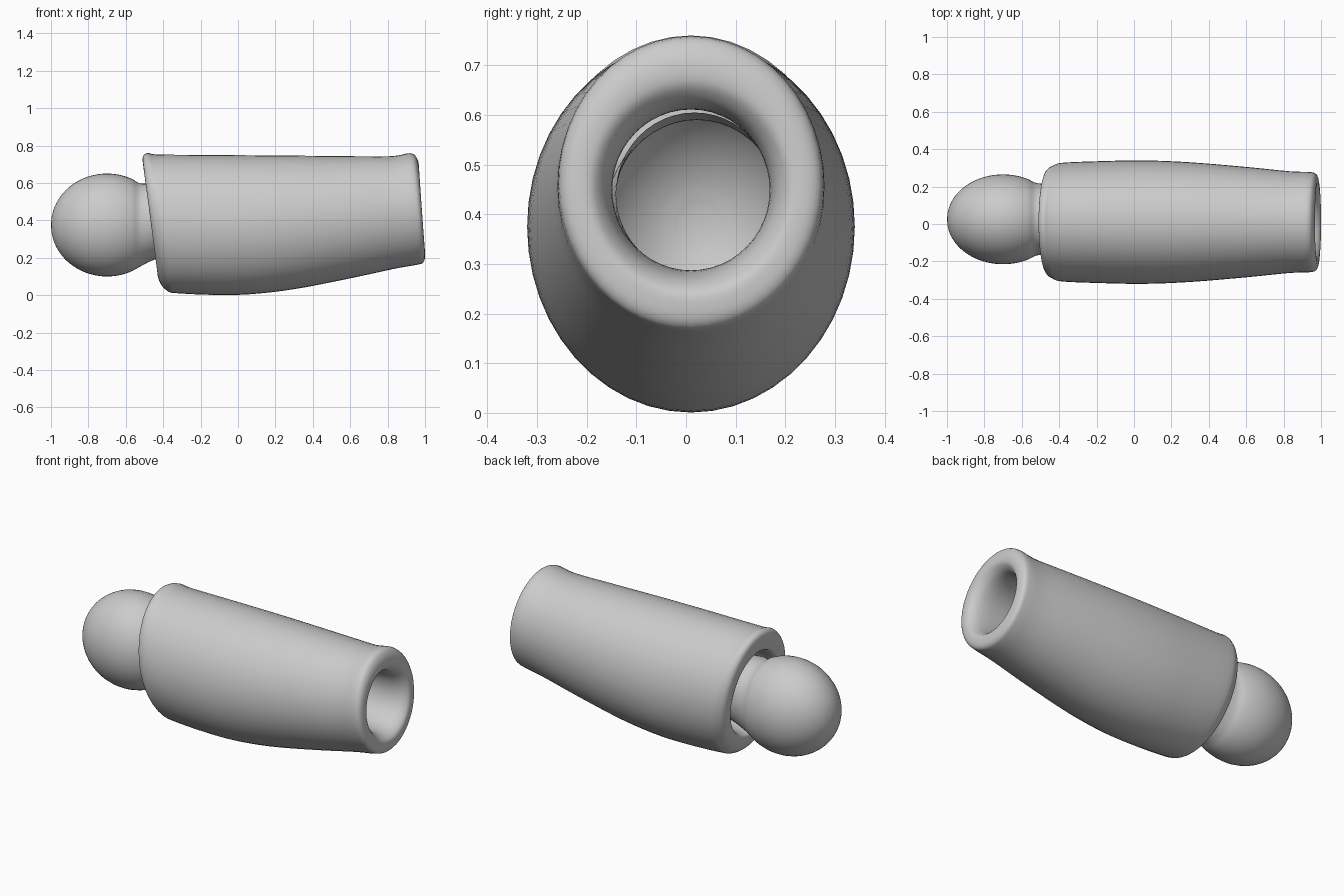
import bpy, bmesh
from math import sin, cos, pi, sqrt

cube = bpy.data.objects.get("Cube")
if cube:
    bpy.data.objects.remove(cube, do_unlink=True)

GREY = (0.6, 0.6, 0.6, 1)
grey = bpy.data.materials.new("plain grey")
grey.use_nodes = True
grey.diffuse_color = GREY
grey.node_tree.nodes["Principled BSDF"].inputs["Base Color"].default_value = GREY
SEGMENTS = 48


def smooth_rings(rings, closed, steps=4):
    """Blend the key rings with a Catmull-Rom curve."""
    n = len(rings)
    pick = (lambda i: rings[i % n]) if closed else (lambda i: rings[min(max(i, 0), n - 1)])
    out = []
    for i in range(n if closed else n - 1):
        for s in range(steps):
            t = s / steps
            out.append([b + 0.5 * t * (c - a + t * (2 * a - 5 * b + 4 * c - d + t * (3 * (b - c) + d - a)))
                        for a, b, c, d in zip(pick(i - 1), pick(i), pick(i + 1), pick(i + 2))])
    if not closed:
        out.append(rings[-1])
    return out


def loft(name, rings, closed=False, pole=None):
    """Skin oval rings given as top x, top z, bottom x, bottom z, half width, centre y."""
    bm = bmesh.new()
    loops = []
    for xt, zt, xb, zb, ry, yc in rings:
        loop = []
        for k in range(SEGMENTS):
            a = 2 * pi * k / SEGMENTS
            loop.append(bm.verts.new(((xt + xb) / 2 + cos(a) * (xt - xb) / 2,
                                      yc + sin(a) * ry,
                                      (zt + zb) / 2 + cos(a) * (zt - zb) / 2)))
        loops.append(loop)
    pairs = list(zip(loops, loops[1:]))
    if closed:
        pairs.append((loops[-1], loops[0]))
    for p, q in pairs:
        for k in range(SEGMENTS):
            j = (k + 1) % SEGMENTS
            bm.faces.new((p[k], p[j], q[j], q[k]))
    if pole:
        tip = bm.verts.new(pole)
        for k in range(SEGMENTS):
            bm.faces.new((tip, loops[0][(k + 1) % SEGMENTS], loops[0][k]))
    bmesh.ops.recalc_face_normals(bm, faces=bm.faces)
    mesh = bpy.data.meshes.new(name)
    bm.to_mesh(mesh)
    bm.free()
    mesh.materials.append(grey)
    mesh.shade_smooth()
    obj = bpy.data.objects.new(name, mesh)
    bpy.context.collection.objects.link(obj)
    return obj


# Hollow sleeve: shoulder rim, outer wall, narrow rim, then back through the tunnel
sleeve = [
    (-0.47, 0.63, -0.41, 0.14, 0.215),
    (-0.50, 0.67, -0.43, 0.11, 0.24),
    (-0.51, 0.735, -0.41, 0.055, 0.28),
    (-0.485, 0.76, -0.37, 0.018, 0.305),
    (-0.43, 0.752, -0.32, 0.01, 0.318),
    (-0.2, 0.75, -0.15, 0.002, 0.326),
    (0.05, 0.748, 0.05, 0.004, 0.33),
    (0.3, 0.746, 0.3, 0.032, 0.32),
    (0.6, 0.743, 0.6, 0.09, 0.295),
    (0.82, 0.743, 0.84, 0.142, 0.272),
    (0.92, 0.759, 0.955, 0.162, 0.268),
    (0.955, 0.735, 0.99, 0.175, 0.258),
    (0.967, 0.69, 1.0, 0.21, 0.225),
    (0.955, 0.65, 0.99, 0.25, 0.19),
    (0.9, 0.618, 0.92, 0.28, 0.163),
    (0.75, 0.612, 0.75, 0.285, 0.16),
    (0.2, 0.63, 0.2, 0.25, 0.18),
    (-0.3, 0.63, -0.3, 0.16, 0.205),
]
loft("sleeve", smooth_rings([r + (0.01,) for r in sleeve], True), closed=True)

# Ball with a hollow neck that reaches inside the sleeve
ball = []
for i in range(1, 15):
    a = pi * i / 20
    x, s = -0.70 - 0.30 * cos(a), sin(a)
    ball.append((x, 0.375 + 0.275 * s, x, 0.375 - 0.275 * s, 0.24 * s, 0.025))
neck = [
    (-0.46, 0.597, -0.46, 0.185, 0.187, 0.025),
    (-0.38, 0.59, -0.38, 0.21, 0.175, 0.022),
    (-0.2, 0.597, -0.2, 0.25, 0.163, 0.02),
    (0.1, 0.605, 0.1, 0.28, 0.158, 0.017),
]
loft("ball_joint", smooth_rings(ball + neck, False), pole=(-1.0, 0.025, 0.375))
